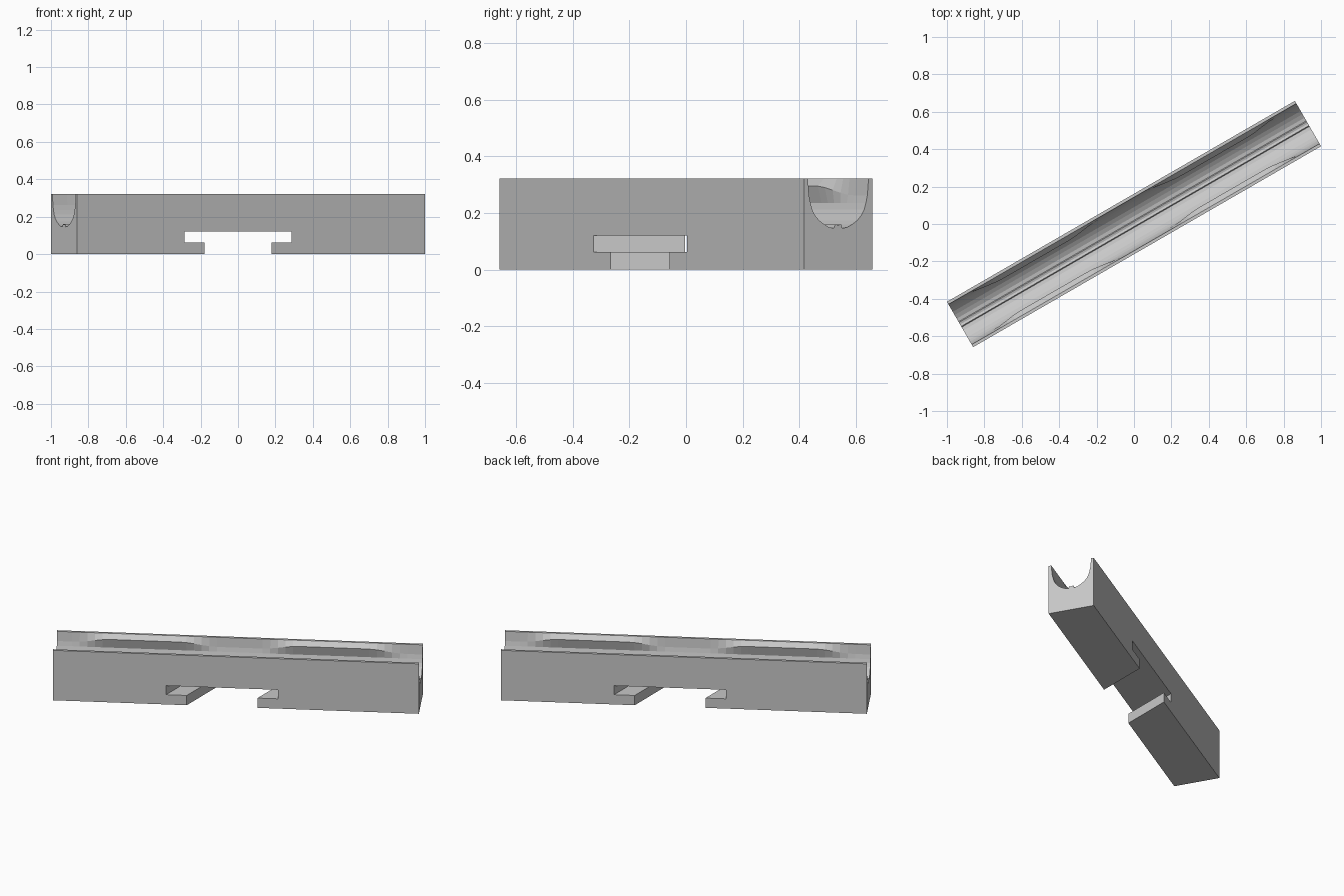
import bpy, bmesh, math

if "Cube" in bpy.data.objects:
    bpy.data.objects.remove(bpy.data.objects["Cube"])

LENGTH, HALF_W, HEIGHT = 2.148, 0.14, 0.322
ANGLE = math.radians(30)

grey = bpy.data.materials.new("light grey")
grey.diffuse_color = (0.58, 0.58, 0.58, 1)
grey.use_nodes = True
grey.node_tree.nodes["Principled BSDF"].inputs["Base Color"].default_value = grey.diffuse_color


def make_object(name, bm):
    bmesh.ops.recalc_face_normals(bm, faces=bm.faces)
    mesh = bpy.data.meshes.new(name)
    bm.to_mesh(mesh)
    bm.free()
    mesh.materials.append(grey)
    obj = bpy.data.objects.new(name, mesh)
    bpy.context.collection.objects.link(obj)
    return obj


def loft(name, rings):
    """Skin a row of closed rings and cap both ends."""
    bm = bmesh.new()
    loops = [[bm.verts.new(p) for p in ring] for ring in rings]
    for a, b in zip(loops, loops[1:]):
        for i in range(len(a)):
            j = (i + 1) % len(a)
            bm.faces.new((a[i], a[j], b[j], b[i]))
    bm.faces.new(loops[0])
    bm.faces.new(loops[-1])
    return make_object(name, bm)


def pinch(s):
    """0 in the open groove, 1 where the retaining lips close in."""
    t = min(max((0.42 - abs(abs(s) - 0.55)) / 0.22, 0), 1)
    return t * t * (3 - 2 * t)


def bar_section(s):
    t = pinch(s)
    # half of the groove: rim, lip, rounded wall, floor, centre ridge
    half = [(0.124, HEIGHT), (0.119 - 0.022 * t, 0.262 + 0.033 * t),
            (0.113, 0.235), (0.106, 0.212), (0.095, 0.192), (0.078, 0.174),
            (0.058, 0.16), (0.036, 0.149), (0.017, 0.146), (0.012, 0.16)]
    groove = half + [(0, 0.157)] + [(-w, z) for w, z in reversed(half)]
    outline = [(-HALF_W, 0), (HALF_W, 0), (HALF_W, HEIGHT)] + groove + [(-HALF_W, HEIGHT)]
    c, n = math.cos(ANGLE), math.sin(ANGLE)
    return [(s * c - w * n, s * n + w * c, z) for w, z in outline]


# Grooved bar, set diagonally
STEPS = 48
bar = loft("grooved_bar", [bar_section(LENGTH * (i / STEPS - 0.5)) for i in range(STEPS + 1)])

# T-shaped mounting slot running front to back through the underside
right = [(0.18, -0.1), (0.18, 0.063), (0.285, 0.063), (0.285, 0.121)]
tee = right + [(-x, z) for x, z in reversed(right)]
cutter = loft("slot_cutter", [[(x, y, z) for x, z in tee] for y in (-0.8, 0.8)])
cutter.hide_render = True

cut = bar.modifiers.new("slot", 'BOOLEAN')
cut.operation = 'DIFFERENCE'
cut.solver = 'EXACT'
cut.object = cutter
bpy.context.view_layer.objects.active = bar
bpy.ops.object.modifier_apply(modifier=cut.name)
bpy.data.objects.remove(cutter)
